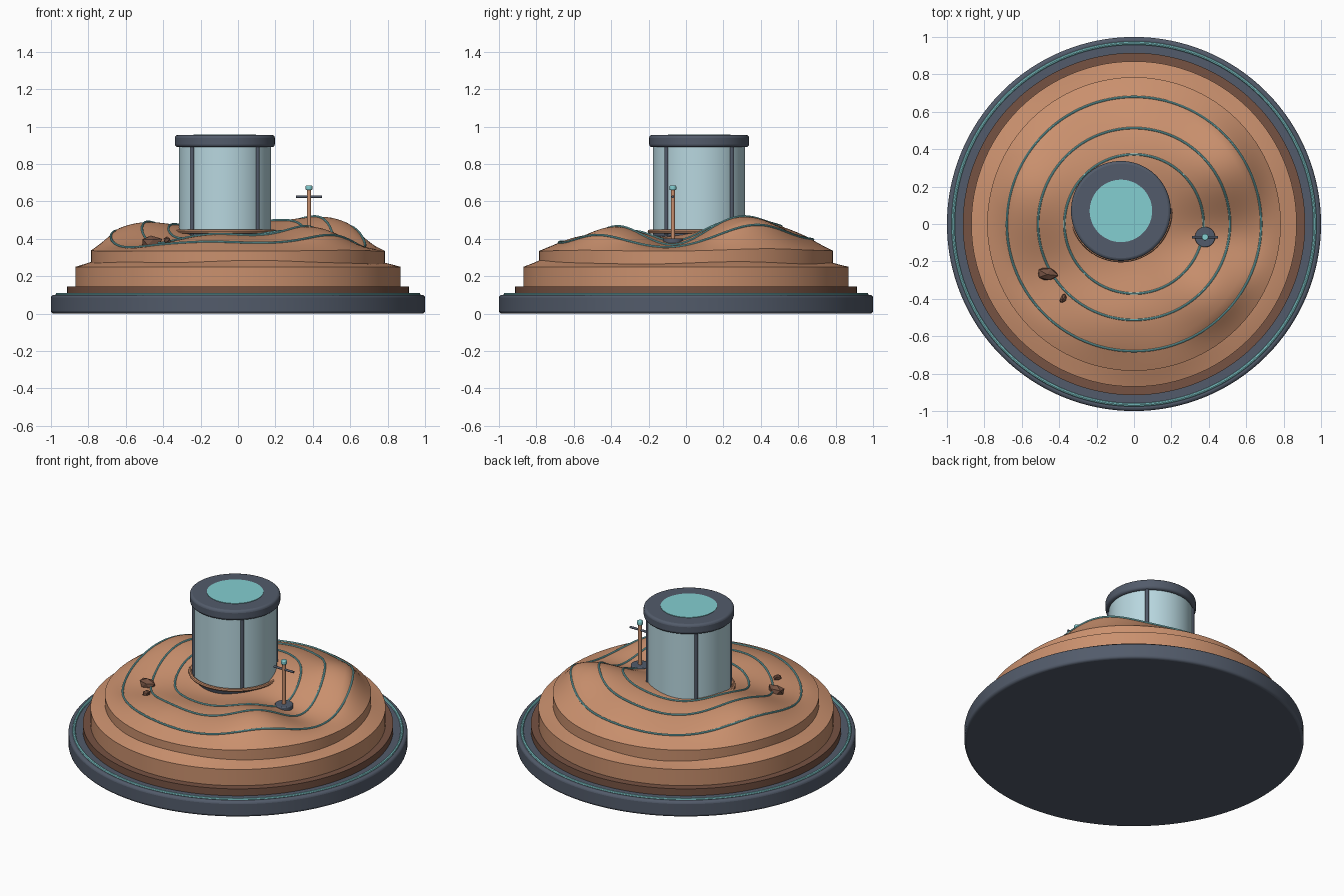
import bpy
import bmesh
from math import sin, cos, pi, exp, hypot, radians
from mathutils import Vector

if "Cube" in bpy.data.objects:
    bpy.data.objects.remove(bpy.data.objects["Cube"])


def material(name, rgb):
    m = bpy.data.materials.new(name)
    m.use_nodes = True
    m.diffuse_color = (*rgb, 1)
    m.node_tree.nodes["Principled BSDF"].inputs["Base Color"].default_value = (*rgb, 1)
    return m


SLATE = material("dark slate", (0.085, 0.105, 0.145))
CLAY = material("clay", (0.59, 0.28, 0.155))
BROWN = material("dark brown", (0.18, 0.085, 0.055))
TEAL = material("pale teal", (0.23, 0.62, 0.64))
GLASS = material("pale glass", (0.48, 0.68, 0.74))


def finish(bm, name, mat, smooth=True, bevel=0):
    bmesh.ops.recalc_face_normals(bm, faces=bm.faces)
    me = bpy.data.meshes.new(name)
    bm.to_mesh(me)
    bm.free()
    me.materials.append(mat)
    ob = bpy.data.objects.new(name, me)
    bpy.context.collection.objects.link(ob)
    if bevel:
        mod = ob.modifiers.new("Bevel", "BEVEL")
        mod.width, mod.segments, mod.limit_method = bevel, 3, "ANGLE"
    if smooth:
        bpy.ops.object.select_all(action="DESELECT")
        ob.select_set(True)
        bpy.context.view_layer.objects.active = ob
        bpy.ops.object.shade_smooth_by_angle(angle=radians(35))
    return ob


def cylinder(name, mat, x, y, z0, z1, r, bevel=0, sides=96, r_low=None):
    bm = bmesh.new()
    bmesh.ops.create_cone(bm, cap_ends=True, segments=sides, radius1=r_low or r,
                          radius2=r, depth=z1 - z0)
    bmesh.ops.translate(bm, verts=bm.verts, vec=(x, y, (z0 + z1) / 2))
    return finish(bm, name, mat, bevel=bevel)


def tube_ring(name, mat, cx, cy, r, thick, height, n=160, sides=8):
    """Closed round tube whose height follows a function of x and y."""
    bm = bmesh.new()
    loops = []
    for i in range(n):
        a = 2 * pi * i / n
        z = height(cx + r * cos(a), cy + r * sin(a))
        loop = []
        for j in range(sides):
            b = 2 * pi * j / sides
            rr = r + thick * cos(b)
            loop.append(bm.verts.new((cx + rr * cos(a), cy + rr * sin(a), z + thick * sin(b))))
        loops.append(loop)
    for i in range(n):
        p, q = loops[i], loops[(i + 1) % n]
        for j in range(sides):
            k = (j + 1) % sides
            bm.faces.new((p[j], q[j], q[k], p[k]))
    return finish(bm, name, mat)


def terrain(name, mat, r_out, r_in, z_low, height, rings=36, n=144):
    """Sheer outer wall topped by a height-mapped surface."""
    bm = bmesh.new()
    radii = [r_out + (r_in - r_out) * i / rings for i in range(rings + 1)]
    loops = []
    for k, r in enumerate([r_out] + radii):
        loop = []
        for i in range(n):
            x, y = r * cos(2 * pi * i / n), r * sin(2 * pi * i / n)
            loop.append(bm.verts.new((x, y, z_low if k == 0 else height(x, y))))
        loops.append(loop)
    for p, q in zip(loops, loops[1:]):
        for i in range(n):
            j = (i + 1) % n
            bm.faces.new((p[i], p[j], q[j], q[i]))
    bm.faces.new(loops[-1])
    return finish(bm, name, mat)


# Hills and hollows: x, y, height, spread
BUMPS = [
    (0.52, 0.34, 0.115, 0.19), (0.42, -0.40, 0.065, 0.15), (-0.56, 0.20, 0.085, 0.20),
    (0.08, 0.42, 0.055, 0.20), (0.52, -0.06, -0.055, 0.14), (-0.46, -0.27, -0.04, 0.15),
    (-0.05, -0.20, -0.045, 0.16), (0.30, -0.06, -0.03, 0.12), (-0.12, -0.52, 0.02, 0.14),
]


def hill_height(x, y):
    r = hypot(x, y)
    z = 0.335 + 0.105 * (1 - (r / 0.785) ** 3)
    fade = min(1, max(0, (0.785 - r) / 0.12)) * 0.85 + 0.15
    return z + fade * sum(h * exp(-((x - bx) ** 2 + (y - by) ** 2) / (2 * s * s))
                          for bx, by, h, s in BUMPS)


def terrace_height(x, y):
    t = min(1, max(0, (0.87 - hypot(x, y)) / 0.1))
    wave = 0.6 * sin(7 * x + 1) + 0.7 * sin(6 * y - 0.5)
    return 0.25 + t * (0.026 + 0.012 * wave)


# Round base and stepped ground
cylinder("base_disc", SLATE, 0, 0, 0, 0.1, 1, bevel=0.015, sides=128)
tube_ring("base_light_ring", TEAL, 0, 0, 0.967, 0.009, lambda x, y: 0.102)
cylinder("soil_step", BROWN, 0, 0, 0.09, 0.145, 0.915, sides=128)
terrain("lower_terrace", CLAY, 0.87, 0.7, 0.13, terrace_height, rings=10)
terrain("upper_hill", CLAY, 0.785, 0.01, 0.24, hill_height)

# Contour lines laid over the hill
for i, r in enumerate((0.372, 0.513, 0.68)):
    tube_ring(f"contour_line_{i + 1}", TEAL, 0, 0, r, 0.006,
              lambda x, y: hill_height(x, y) + 0.003)

# Glass pavilion
PX, PY = -0.07, 0.07
cylinder("pavilion_plinth", SLATE, PX, PY, 0.36, 0.43, 0.25, bevel=0.01, r_low=0.23)
cylinder("pavilion_glass", GLASS, PX, PY, 0.425, 0.9, 0.246)
cylinder("pavilion_cap", SLATE, PX, PY, 0.89, 0.955, 0.267, bevel=0.015)
cylinder("cap_skylight", TEAL, PX, PY, 0.95, 0.958, 0.167)
tube_ring("pavilion_rail", CLAY, PX, PY, 0.264, 0.011, lambda x, y: 0.438, n=96)
for i in range(4):
    a = pi / 4 + i * pi / 2
    cylinder(f"pavilion_post_{i + 1}", SLATE, PX + 0.247 * cos(a), PY + 0.247 * sin(a),
             0.42, 0.9, 0.011, sides=12)

# Signal mast
MX, MY = 0.38, -0.07
ground = hill_height(MX, MY)
cylinder("mast_foot", SLATE, MX, MY, ground - 0.03, ground + 0.018, 0.054, bevel=0.005, sides=32)
cylinder("mast_pole", CLAY, MX, MY, ground, 0.665, 0.011, sides=16)
cylinder("mast_lamp", TEAL, MX, MY, 0.66, 0.685, 0.018, bevel=0.005, sides=20)
bar = cylinder("mast_crossbar", SLATE, 0, 0, -0.07, 0.07, 0.007, sides=12)
bar.rotation_euler = (0, pi / 2, 0)
bar.location = (MX, MY, 0.625)

# Faceted rocks
for name, x, y, size, turn in (("large_rock", -0.465, -0.27, (0.06, 0.038, 0.035), -0.1),
                               ("small_rock", -0.38, -0.4, (0.018, 0.028, 0.02), -0.5)):
    bm = bmesh.new()
    bmesh.ops.create_icosphere(bm, subdivisions=1, radius=1)
    for v in bm.verts:
        v.co *= 1 + 0.12 * sin(9 * v.co.x + 5 * v.co.y)
    bmesh.ops.scale(bm, vec=Vector(size), verts=bm.verts)
    rock = finish(bm, name, BROWN, smooth=False)
    rock.location = (x, y, hill_height(x, y) + 0.012)
    rock.rotation_euler = (0, 0, turn)
